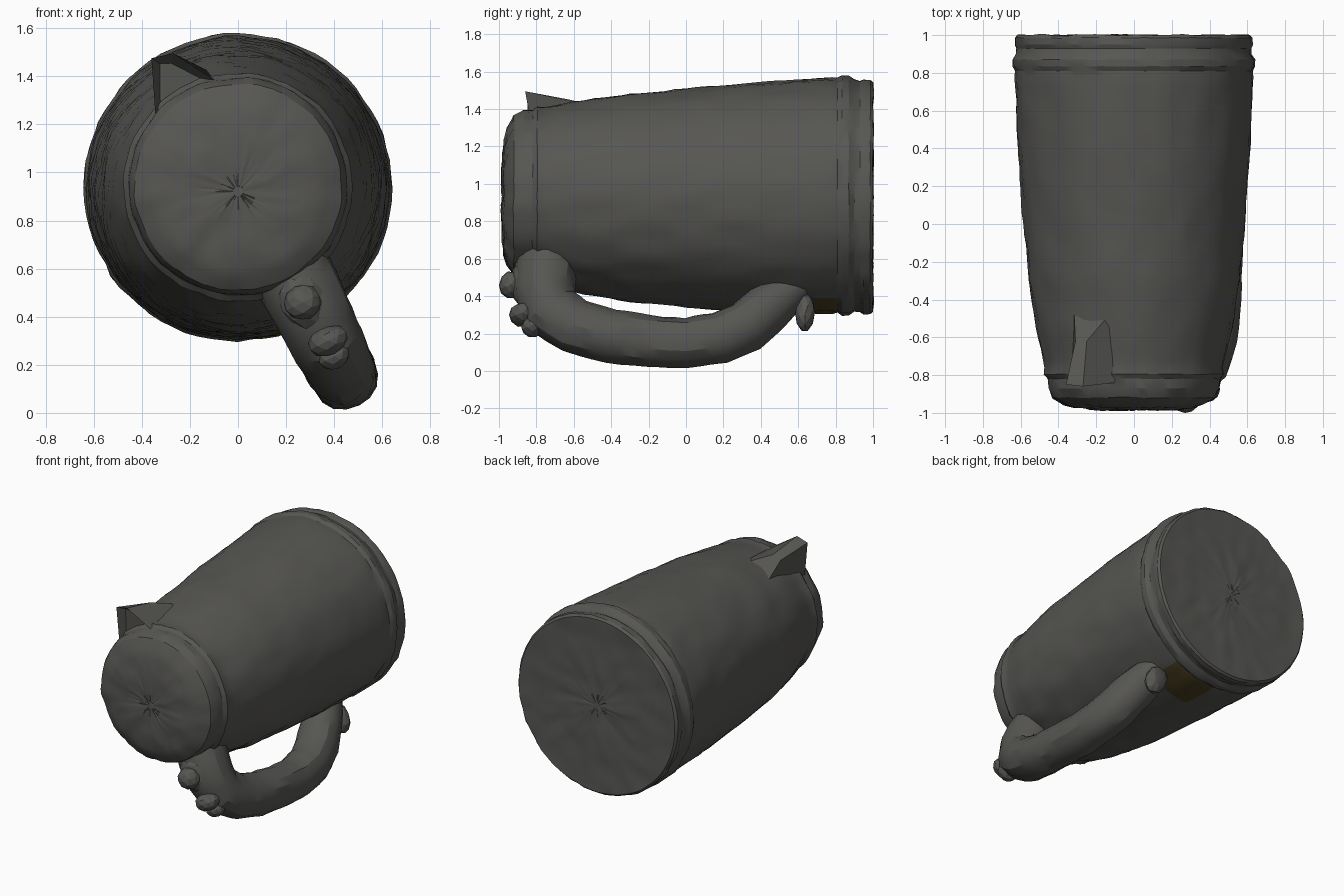
import bpy, bmesh, math, random
from mathutils import Vector, noise

if "Cube" in bpy.data.objects:
    bpy.data.objects.remove(bpy.data.objects["Cube"])

random.seed(4)


def material(name, rgb):
    m = bpy.data.materials.new(name)
    m.diffuse_color = (*rgb, 1)
    m.use_nodes = True
    m.node_tree.nodes["Principled BSDF"].inputs["Base Color"].default_value = m.diffuse_color
    return m


PEWTER = material("dark pewter grey", (0.094, 0.093, 0.086))
BROWN = material("dark brown stain", (0.075, 0.052, 0.016))


def finish(name, bm, angle=25, rough=0.0):
    # hand-worked surface: nudge vertices along their normals
    bmesh.ops.recalc_face_normals(bm, faces=bm.faces)
    bm.normal_update()
    if rough:
        for v in bm.verts:
            p = v.co
            n = noise.noise(Vector((p.x * 9, p.y * 4, p.z * 9)))
            v.co = p + v.normal * (n * rough + random.uniform(-0.3, 0.3) * rough)
    me = bpy.data.meshes.new(name)
    bm.to_mesh(me)
    bm.free()
    ob = bpy.data.objects.new(name, me)
    bpy.context.collection.objects.link(ob)
    me.materials.append(PEWTER)
    bpy.ops.object.select_all(action='DESELECT')
    ob.select_set(True)
    bpy.context.view_layer.objects.active = ob
    bpy.ops.object.shade_smooth_by_angle(angle=math.radians(angle))
    return ob


def skin(bm, rings):
    # bridge equal-length rings and cap both ends
    rows = [[bm.verts.new(p) for p in ring] for ring in rings]
    n = len(rows[0])
    for a, b in zip(rows, rows[1:]):
        for i in range(n):
            bm.faces.new((a[i], a[(i + 1) % n], b[(i + 1) % n], b[i]))
    bm.faces.new(rows[0])
    bm.faces.new(rows[-1])


def interpolate(rows, step):
    # linear subdivision of a profile so that the surface can be roughened
    out = []
    for a, b in zip(rows, rows[1:]):
        d = math.hypot(b[0] - a[0], b[1] - a[1])
        k = max(1, round(d / step))
        out += [[p + (q - p) * j / k for p, q in zip(a, b)] for j in range(k)]
    return out + [list(rows[-1])]


# Tankard body lying along y: (y, radius, centre height)
profile = [(-0.985, 0.02, 0.92), (-0.982, 0.24, 0.92), (-0.975, 0.27, 0.92),
           (-0.972, 0.32, 0.925), (-0.955, 0.37, 0.93), (-0.92, 0.43, 0.94),
           (-0.87, 0.452, 0.945), (-0.82, 0.455, 0.945), (-0.795, 0.475, 0.94),
           (-0.76, 0.472, 0.94), (-0.72, 0.48, 0.935), (-0.55, 0.52, 0.925),
           (-0.3, 0.556, 0.925), (0, 0.584, 0.925), (0.3, 0.607, 0.93),
           (0.6, 0.624, 0.935), (0.78, 0.63, 0.937), (0.81, 0.627, 0.937),
           (0.835, 0.64, 0.937), (0.87, 0.64, 0.937), (0.9, 0.622, 0.935),
           (0.93, 0.618, 0.93), (0.95, 0.627, 0.928), (0.985, 0.625, 0.928),
           (1.0, 0.612, 0.928), (0.997, 0.5, 0.928), (0.998, 0.02, 0.928)]
SEG = 72
rings = [[(r * math.cos(2 * math.pi * i / SEG), y, c + r * math.sin(2 * math.pi * i / SEG))
          for i in range(SEG)] for y, r, c in interpolate(profile, 0.06)]
bm = bmesh.new()
skin(bm, rings)
body = finish("tankard_body", bm, 25, 0.009)
body.data.materials.append(BROWN)
# brown stain beneath the end of the handle
for f in body.data.polygons:
    a = math.degrees(math.atan2(f.center.z - 0.935, f.center.x))
    if 0.54 < f.center.y < 0.81 and -88 < a < -58:
        f.material_index = 1

# Handle: (y, centre height, radius), leaning outwards in one radial plane
OUT = Vector((0.45, 0, -0.89))
SIDE = Vector((0.89, 0, 0.45))


def on_plane(y, z):
    return Vector((0.05 + (0.93 - z) * 0.505, y, z))


path = [(-0.73, 0.64, 0.17), (-0.75, 0.52, 0.165), (-0.755, 0.42, 0.16), (-0.72, 0.32, 0.155),
        (-0.6, 0.235, 0.148), (-0.4, 0.185, 0.143), (-0.2, 0.16, 0.14),
        (0, 0.15, 0.138), (0.18, 0.175, 0.14), (0.32, 0.24, 0.14),
        (0.43, 0.33, 0.135), (0.52, 0.41, 0.12), (0.6, 0.46, 0.095)]
path = interpolate(path, 0.07)
pts = [on_plane(y, z) for y, z, r in path]
rings = []
for i, p in enumerate(pts):
    t = (pts[min(i + 1, len(pts) - 1)] - pts[max(i - 1, 0)]).normalized()
    nrm = t.cross(SIDE).normalized()
    r = path[i][2]
    rings.append([p + SIDE * r * math.cos(math.tau * k / 16) + nrm * r * math.sin(math.tau * k / 16)
                  for k in range(16)])
bm = bmesh.new()
skin(bm, rings)
finish("handle", bm, 25, 0.009)


# Faceted knobs on the handle: two at the thumb end, a scroll at the tail
def knob(name, loc, size):
    bm = bmesh.new()
    bmesh.ops.create_icosphere(bm, subdivisions=2, radius=1)
    for v in bm.verts:
        x, y, z = v.co
        v.co = Vector(loc) + SIDE * x * size[0] + Vector((0, y * size[1], 0)) + OUT * z * size[2]
    finish(name, bm, 15, 0.006)


knob("thumb_knob", (0.27, -0.935, 0.46), (0.08, 0.065, 0.075))
knob("thumb_joint", (0.27, -0.87, 0.47), (0.1, 0.07, 0.13))
knob("lower_knob", (0.375, -0.875, 0.3), (0.085, 0.075, 0.06))
knob("lower_bump", (0.4, -0.82, 0.235), (0.07, 0.06, 0.05))
knob("tail_scroll", (0.345, 0.635, 0.315), (0.08, 0.055, 0.115))

# Pouring spout: hollow-fronted wedge tapering back along the body
bm = bmesh.new()
front = [bm.verts.new(p) for p in ((-0.36, -0.85, 1.475), (-0.27, -0.86, 1.495),
                                   (-0.10, -0.84, 1.385), (-0.34, -0.84, 1.19))]
tail = [bm.verts.new(p) for p in ((-0.31, -0.62, 1.425), (-0.25, -0.62, 1.45),
                                  (-0.08, -0.42, 1.40), (-0.32, -0.4, 1.30))]
mouth = bm.faces.new(front)
bm.faces.new(tail)
for i in range(4):
    j = (i + 1) % 4
    bm.faces.new((front[i], front[j], tail[j], tail[i]))
bmesh.ops.recalc_face_normals(bm, faces=bm.faces)
bmesh.ops.inset_region(bm, faces=[mouth], thickness=0.045, depth=-0.05)
finish("pouring_spout", bm, 25)
